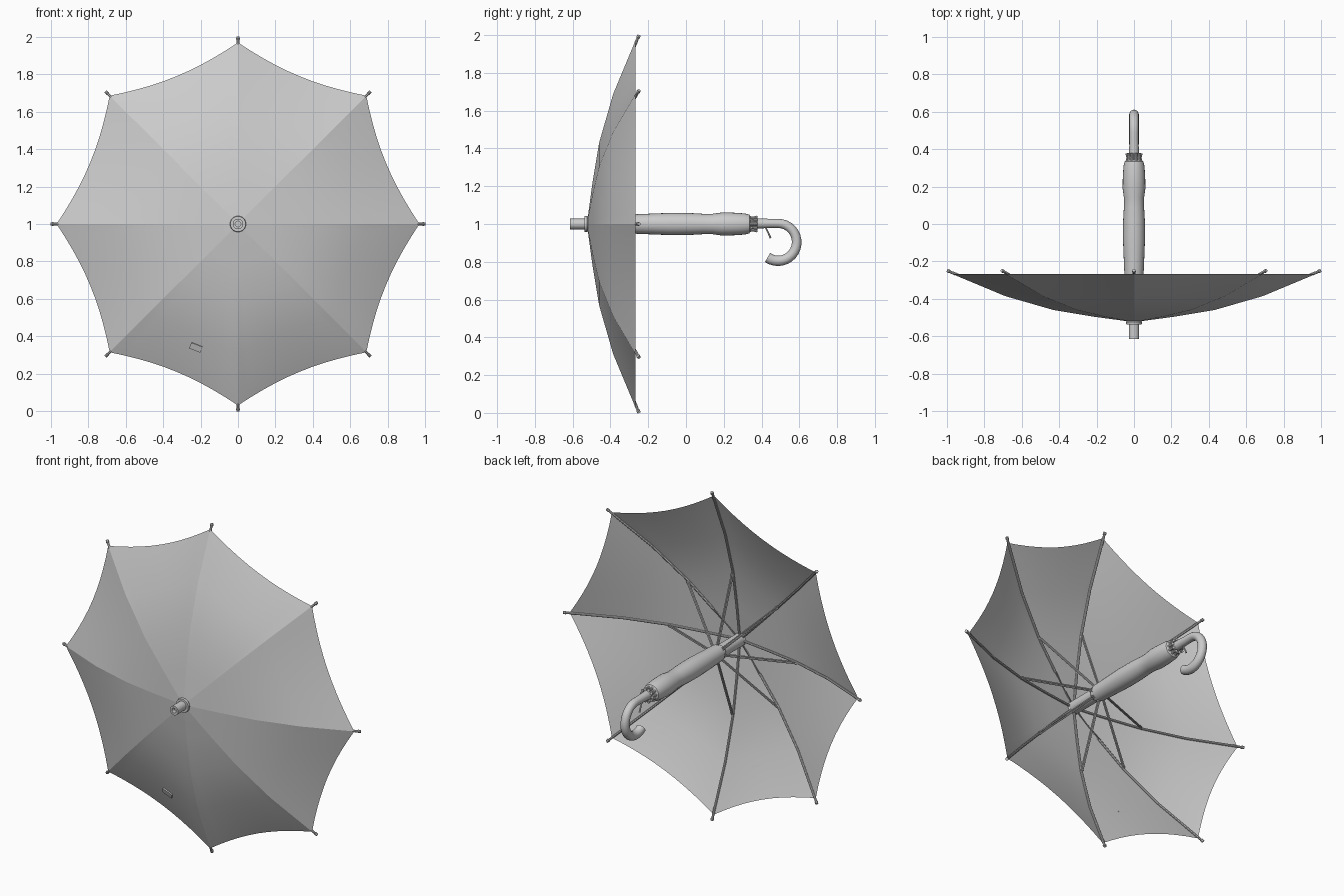
import bpy, bmesh, math
from mathutils import Vector

if "Cube" in bpy.data.objects:
    bpy.data.objects.remove(bpy.data.objects["Cube"])

grey = bpy.data.materials.new("plain grey")
grey.diffuse_color = (0.6, 0.6, 0.6, 1)
grey.use_nodes = True
grey.node_tree.nodes["Principled BSDF"].inputs["Base Color"].default_value = grey.diffuse_color


def polar(r, a, y):
    # point around the shaft, which runs along y at z = 1
    return Vector((r * math.cos(a), y, 1 + r * math.sin(a)))


def finish(name, bm, angle=35, recalc=True):
    if recalc:
        bmesh.ops.recalc_face_normals(bm, faces=bm.faces)
    me = bpy.data.meshes.new(name)
    bm.to_mesh(me)
    bm.free()
    ob = bpy.data.objects.new(name, me)
    bpy.context.collection.objects.link(ob)
    me.materials.append(grey)
    bpy.ops.object.select_all(action='DESELECT')
    ob.select_set(True)
    bpy.context.view_layer.objects.active = ob
    bpy.ops.object.shade_smooth_by_angle(angle=math.radians(angle))
    return ob


def lathe(name, profile, n=24):
    # profile of (y, radius) turned about the shaft
    bm = bmesh.new()
    rings = [[bm.verts.new(polar(r, math.tau * i / n, y)) for i in range(n)] for y, r in profile]
    for p, q in zip(rings, rings[1:]):
        for i in range(n):
            j = (i + 1) % n
            bm.faces.new((p[i], p[j], q[j], q[i]))
    bm.faces.new(rings[0])
    bm.faces.new(rings[-1])
    return finish(name, bm)


def tube(bm, pts, radii, n=8):
    pts = [Vector(p) for p in pts]
    rings = []
    for k, p in enumerate(pts):
        d = (pts[min(k + 1, len(pts) - 1)] - pts[max(k - 1, 0)]).normalized()
        ref = Vector((1, 0, 0)) if abs(d.x) < 0.7 else Vector((0, 0, 1))
        u = d.cross(ref).normalized()
        v = d.cross(u)
        rings.append([bm.verts.new(p + radii[k] * (u * math.cos(math.tau * i / n)
                      + v * math.sin(math.tau * i / n))) for i in range(n)])
    for p, q in zip(rings, rings[1:]):
        for i in range(n):
            j = (i + 1) % n
            bm.faces.new((p[i], p[j], q[j], q[i]))
    bm.faces.new(rings[0])
    bm.faces.new(rings[-1])


# Canopy: eight taut panels with scalloped rims and a crease at each rib
RIB = [(0.02, -0.522), (0.22, -0.495), (0.43, -0.46), (0.69, -0.385), (0.97, -0.268)]
STEPS = 10
bm = bmesh.new()
for k in range(8):
    a0, a1 = math.tau * k / 8, math.tau * (k + 1) / 8
    grid = []
    for r, y in RIB:
        row = []
        for i in range(STEPS + 1):
            s = i / STEPS
            p = polar(r, a0, y).lerp(polar(r, a1, y), s)
            f = 1 - 0.045 * (r / 0.97) ** 4 * 4 * s * (1 - s)
            row.append(bm.verts.new((p.x * f, p.y, 1 + (p.z - 1) * f)))
        grid.append(row)
    for p, q in zip(grid, grid[1:]):
        for i in range(STEPS):
            bm.faces.new((p[i], p[i + 1], q[i + 1], q[i]))
finish("canopy", bm, 60, recalc=False)

# Ribs under the creases, stretchers to the runner, and rim tips
ribs, struts, tips = bmesh.new(), bmesh.new(), bmesh.new()
for k in range(8):
    a = math.tau * k / 8
    tube(ribs, [polar(r, a, y + 0.008) for r, y in RIB], [0.007] * 5)
    side = Vector((-math.sin(a), 0, math.cos(a))) * 0.005
    for s in (-1, 1):
        tube(struts, [polar(0.43, a, -0.447) + side * s, polar(0.04, a, -0.30) + side * s],
             [0.004] * 2, 6)
    tube(tips, [polar(0.955, a, -0.268), polar(0.985, a, -0.255), polar(0.987, a, -0.254),
                polar(1.0, a, -0.248)], [0.007, 0.007, 0.010, 0.009])
finish("ribs", ribs)
finish("stretchers", struts)
finish("rib_tips", tips)

# Hollow-ended ferrule with its flange
lathe("ferrule", [(-0.59, 0.015), (-0.615, 0.015), (-0.615, 0.028), (-0.537, 0.028),
                  (-0.537, 0.041), (-0.525, 0.043), (-0.505, 0.03)])

# Runner tube and shaft sleeve
lathe("runner", [(-0.51, 0.038), (-0.33, 0.038), (-0.32, 0.046), (-0.26, 0.046)])
lathe("sleeve", [(-0.30, 0.05), (-0.18, 0.055), (-0.08, 0.059), (0.02, 0.058), (0.09, 0.054),
                 (0.14, 0.054), (0.19, 0.061), (0.25, 0.06), (0.31, 0.056), (0.335, 0.05),
                 (0.345, 0.035)])

# Gathered pleats where the sleeve meets the handle
bm = bmesh.new()
for k in range(10):
    a = math.tau * k / 10
    tube(bm, [polar(0.036, a, 0.33), polar(0.033, a, 0.355), polar(0.038, a, 0.378)],
         [0.010, 0.007, 0.009])
finish("sleeve_pleats", bm)

# Hooked handle
path = [(0, 0.33, 1.003), (0, 0.40, 1.003), (0, 0.45, 1.003)]
for i in range(19):
    t = math.radians(90 - 215 * i / 18)
    path.append((0, 0.488 + 0.098 * math.cos(t), 0.904 + 0.099 * math.sin(t)))
bm = bmesh.new()
tube(bm, path, [0.028, 0.026, 0.024] + [0.024 + 0.004 * i / 18 for i in range(19)], 16)
finish("hook_handle", bm, 50)

# Small hanging strap behind the handle
bm = bmesh.new()
tube(bm, [(0, 0.42, 0.985), (0, 0.435, 0.955), (0, 0.448, 0.925)], [0.004, 0.004, 0.005], 6)
finish("hanging_strap", bm)

# Closing tab lying on a lower canopy panel
bm = bmesh.new()
bmesh.ops.create_cube(bm, size=1)
a = math.radians(247.5)
n = Vector((0.1, -0.93, -0.36)).normalized()
n = Vector((math.cos(a) * 0.38, -0.92, math.sin(a) * 0.38)).normalized()
u = Vector((0.93, 0, -0.36))
u = (u - n * u.dot(n)).normalized()
v = n.cross(u)
c = Vector((-0.225, -0.356, 0.34))
for w in bm.verts:
    w.co = c + u * w.co.x * 0.065 + v * w.co.y * 0.035 + n * w.co.z * 0.008
finish("closing_tab", bm)
